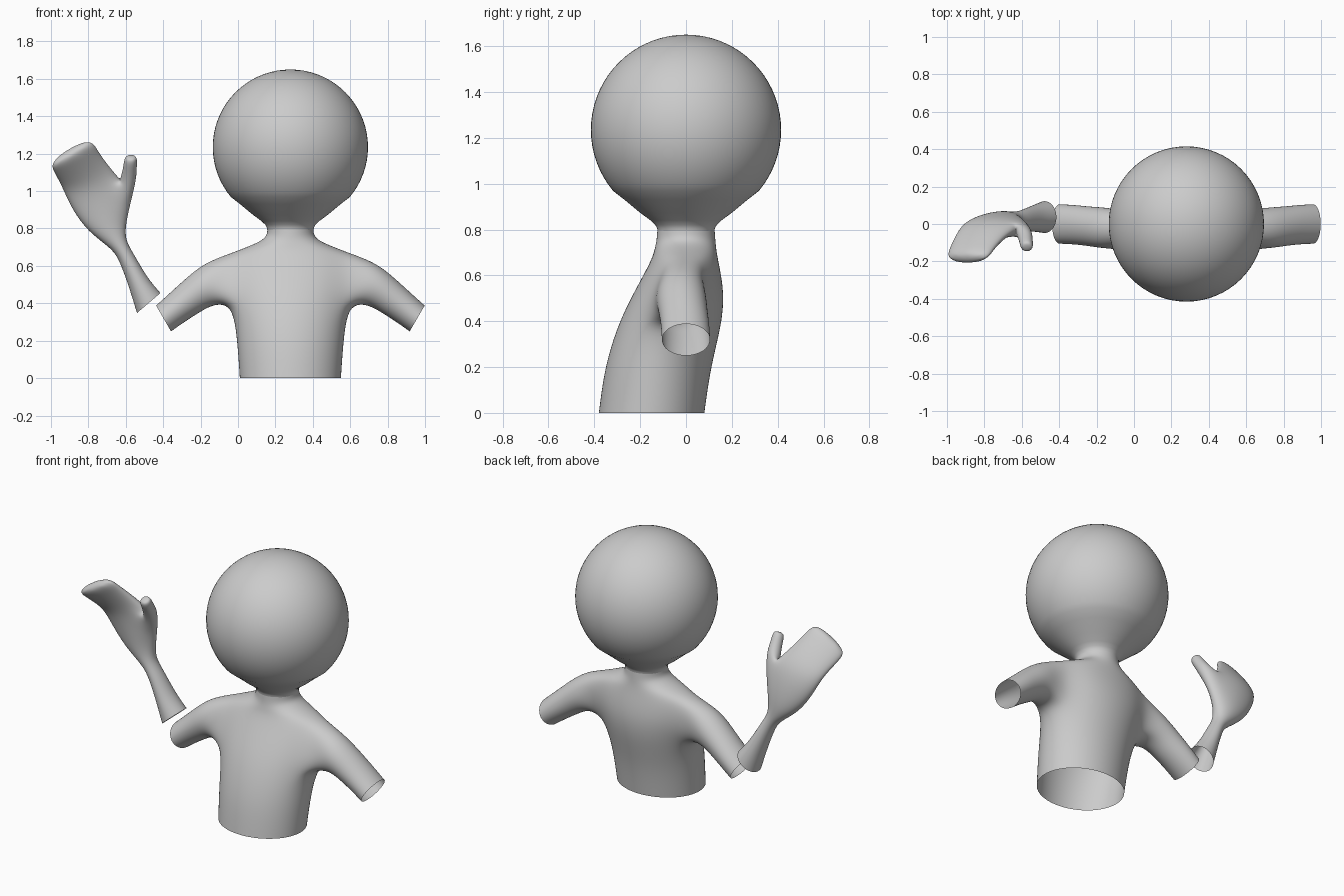
import bpy, bmesh
from math import sin, cos, pi, radians
from mathutils import Vector

if "Cube" in bpy.data.objects:
    bpy.data.objects.remove(bpy.data.objects["Cube"])

CX = 0.28  # body centre line


def ring(bm, c, u, v, n):
    """Ring of n vertices whose subdivided limit is the ellipse c + u*cos + v*sin."""
    k = 1 / (2 / 3 + cos(2 * pi / n) / 3)
    c, u, v = Vector(c), Vector(u) * k, Vector(v) * k
    return [bm.verts.new(c + u * cos(2 * pi * i / n) + v * sin(2 * pi * i / n))
            for i in range(n)]


def bridge(bm, a, b, skip=()):
    n = len(a)
    for i in range(n):
        if i not in skip:
            j = (i + 1) % n
            bm.faces.new((a[i], a[j], b[j], b[i]))


def finish(bm, name, levels):
    loose = [v for v in bm.verts if not v.link_faces]
    bmesh.ops.delete(bm, geom=loose, context='VERTS')
    bmesh.ops.recalc_face_normals(bm, faces=bm.faces[:])
    me = bpy.data.meshes.new(name)
    bm.to_mesh(me)
    bm.free()
    for p in me.polygons:
        p.use_smooth = True
    ob = bpy.data.objects.new(name, me)
    bpy.context.collection.objects.link(ob)
    if levels:
        m = ob.modifiers.new("Subdivision", 'SUBSURF')
        m.levels = m.render_levels = levels
    return ob


# Torso: stacked ellipses (z, half width, front y, back y), open at the bottom
bm = bmesh.new()
sections = [(0, .27, -.38, .08), (.2, .283, -.355, .107), (.39, .308, -.295, .157),
            (.53, .34, -.225, .167), (.665, .325, -.15, .14), (.712, .2, -.137, .132),
            (.75, .126, -.128, .128), (.795, .123, -.125, .125)]
rows = [ring(bm, (CX, (f + b) / 2, z), (w, 0, 0), (0, (b - f) / 2, 0), 12)
        for z, w, f, b in sections]
for r in range(len(rows) - 1):
    bridge(bm, rows[r], rows[r + 1], (0, 11, 5, 6) if r in (2, 3) else ())

# Upper arms: grown from the side openings, open at the ends
# (top offset, top z, bottom offset, bottom z, y centre, y half)
arm = [(.46, .615, .405, .40, -.022, .11), (.56, .532, .49, .35, -.012, .105),
       (.64, .458, .565, .302, -.003, .105), (.718, .388, .638, .25, 0, .105)]
lo, mid, hi = rows[2:5]
for s, m, p, q in ((1, 0, 1, 11), (-1, 6, 5, 7)):
    prev = [lo[m], lo[p], mid[p], hi[p], hi[m], hi[q], mid[q], lo[q]]
    for tx, tz, bx, bz, y, hy in arm:
        c = (CX + s * (tx + bx) / 2, y, (tz + bz) / 2)
        nxt = ring(bm, c, (s * (bx - tx) / 2, 0, (bz - tz) / 2), (0, hy, 0), 8)
        bridge(bm, prev, nxt)
        prev = nxt
finish(bm, "torso_and_arms", 3)

# Head: revolved ball flowing into the neck
bm = bmesh.new()
R, HZ, N = .415, 1.235, 64
profile = [(.124, .793), (.126, .805), (.134, .82), (.155, .84), (.2, .873), (.27, .931)]
profile += [(R * sin(radians(a)), HZ + R * cos(radians(a))) for a in range(130, 0, -5)]
prev = None
for r, z in profile:
    cur = [bm.verts.new((CX + r * cos(2 * pi * i / N), r * sin(2 * pi * i / N), z))
           for i in range(N)]
    if prev:
        bridge(bm, prev, cur)
    prev = cur
top = bm.verts.new((CX, 0, HZ + R))
for i in range(N):
    bm.faces.new((prev[i], prev[(i + 1) % N], top))
finish(bm, "head", 0)

# Forearm and mitten hand: (left x, z, right x, z, y centre, half thickness, tilt)
bm = bmesh.new()
hand = [(-.54, .348, -.415, .455, .037, .085, 0), (-.583, .49, -.485, .535, .03, .07, 0),
        (-.632, .625, -.555, .66, .02, .055, 0), (-.67, .69, -.602, .735, .012, .05, 0),
        (-.80, .78, -.602, .815, .012, .06, 0), (-.885, .9, -.578, .925, 0, .062, 5),
        (-.93, 1.0, -.63, 1.06, -.025, .058, 20), (-.957, 1.06, -.70, 1.14, -.075, .05, 38),
        (-.99, 1.115, -.755, 1.22, -.14, .045, 42), (-1.0, 1.16, -.79, 1.285, -.195, .038, 40)]
rows = []
for lx, lz, rx, rz, y, t, a in hand:
    a = radians(a)
    rows.append(ring(bm, ((lx + rx) / 2, y, (lz + rz) / 2),
                     ((rx - lx) / 2, 0, (rz - lz) / 2), (0, t * cos(a), t * sin(a)), 8))
for r in range(len(rows) - 1):
    bridge(bm, rows[r], rows[r + 1], (0, 7) if r == 5 else ())
bm.faces.new(rows[-1])

# Thumb: grown from the opening in the palm edge
a, b = rows[5], rows[6]
prev = [a[0], a[1], b[1], b[0], b[7], a[7]]
for c, r in (((-.587, -.045, 1.06), .043), ((-.578, -.085, 1.12), .036),
             ((-.574, -.115, 1.165), .035), ((-.572, -.127, 1.188), .026)):
    nxt = ring(bm, c, (r, 0, 0), (0, r * .86, r * .5), 6)
    bridge(bm, prev, nxt)
    prev = nxt
bm.faces.new(prev)
finish(bm, "forearm_and_hand", 3)
